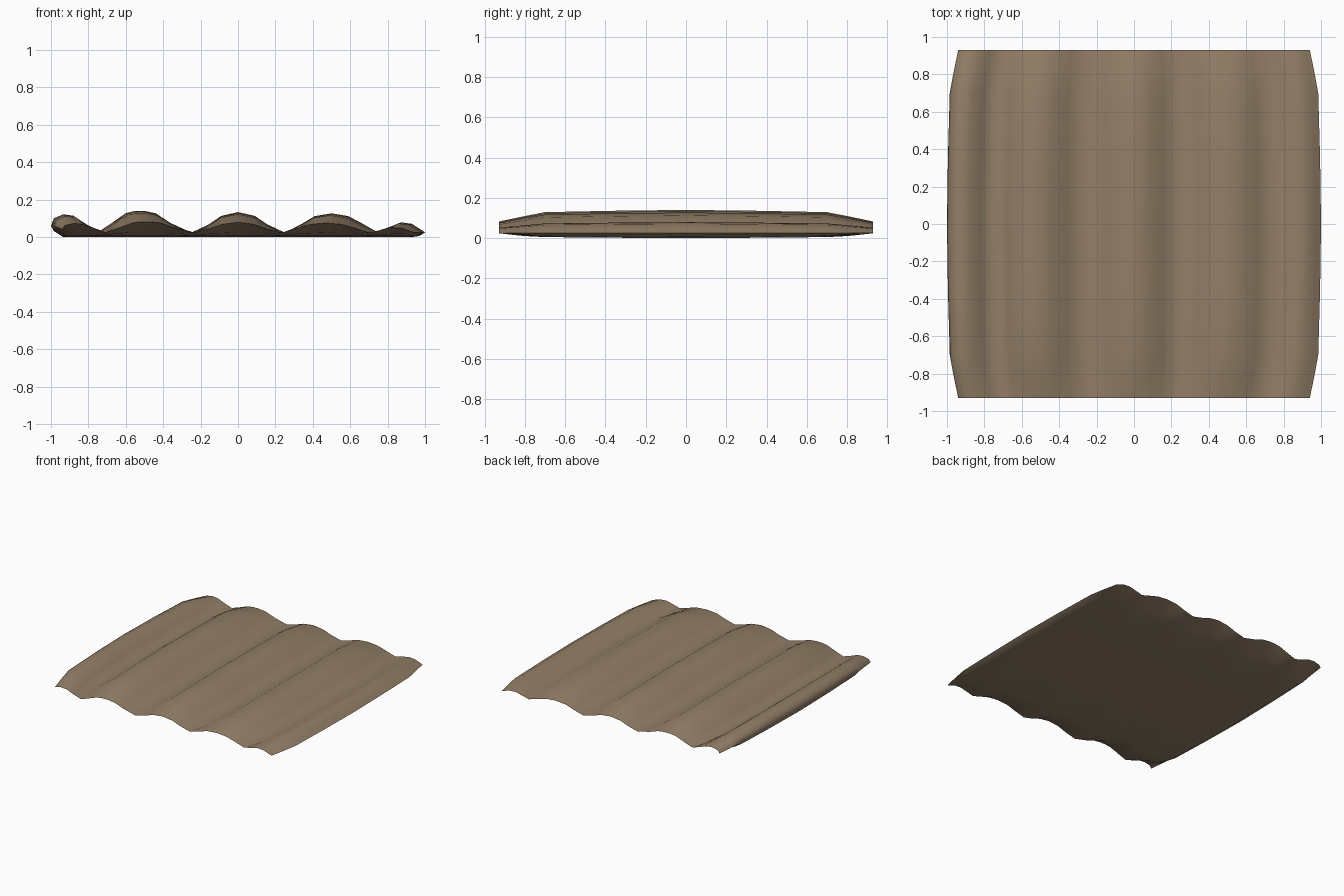
import bpy, bmesh

if "Cube" in bpy.data.objects:
    bpy.data.objects.remove(bpy.data.objects["Cube"])

# upper surface from left rim to right rim: (x, z), a row of soft padded ridges
TOP = [(-1.0, .06), (-.985, .10), (-.935, .122), (-.88, .114), (-.82, .07), (-.75, .026),
       (-.68, .072), (-.6, .128), (-.55, .14), (-.5, .14), (-.44, .127), (-.36, .075), (-.25, .024),
       (-.16, .066), (-.09, .113), (0, .134), (.09, .113), (.16, .066), (.25, .024),
       (.34, .07), (.41, .112), (.5, .127), (.59, .112), (.66, .075), (.75, .024),
       (.81, .052), (.87, .079), (.93, .071), (.97, .045), (1.0, .025)]

# stations along y: (y, x scale, height scale, closing of top and bottom, extra dip in valleys)
HALF = [(.93, .94, .9, 1, 0), (.81, .965, .9, .42, .008), (.70, .985, .92, 0, .003), (.35, .995, .97, 0, .001)]
STATIONS = [(-y, *r) for y, *r in HALF] + [(0, 1, 1, 0, 0)] + [(y, *r) for y, *r in reversed(HALF)]


def underside(x):
    """Flat base that rounds up into the two side rims."""
    rim = .06 if x < 0 else .025
    t = max(0, (abs(x) - .93) / .07)
    return rim * t ** 2.5


bm = bmesh.new()
upper, lower = [], []
for y, sx, sz, close, dip in STATIONS:
    up, low = [], []
    last = len(TOP) - 1
    for i, (x, z) in enumerate(TOP):
        rim = i in (0, last)
        base = underside(x) + .005 * (1 - sz) / .08 * (not rim)
        top = max(z * sz - (dip if z < .03 and not rim else 0), base)
        edge = .012 + .5 * z                       # wavy pinched end line
        a = bm.verts.new((x * sx, y, top + (edge - top) * close))
        shared = rim or close == 1
        b = a if shared else bm.verts.new((x * sx, y, base + (edge - base) * close * .6))
        up.append(a)
        low.append(b)
    upper.append(up)
    lower.append(low)

# skin the upper and lower surfaces between stations
for rows, flip in ((upper, False), (lower, True)):
    for r0, r1 in zip(rows, rows[1:]):
        for i in range(len(r0) - 1):
            quad = [r0[i], r0[i + 1], r1[i + 1], r1[i]]
            bm.faces.new(quad[::-1] if flip else quad)

mesh = bpy.data.meshes.new("padded_mat")
bm.to_mesh(mesh)
bm.free()
mat_object = bpy.data.objects.new("padded_mat", mesh)
bpy.context.collection.objects.link(mat_object)

# brown cloth
cloth = bpy.data.materials.new("brown_cloth")
cloth.diffuse_color = (.29, .21, .135, 1)
cloth.use_nodes = True
cloth.node_tree.nodes["Principled BSDF"].inputs["Base Color"].default_value = cloth.diffuse_color
mesh.materials.append(cloth)

bpy.context.view_layer.objects.active = mat_object
mat_object.select_set(True)
bpy.ops.object.shade_smooth_by_angle(angle=1.2)
